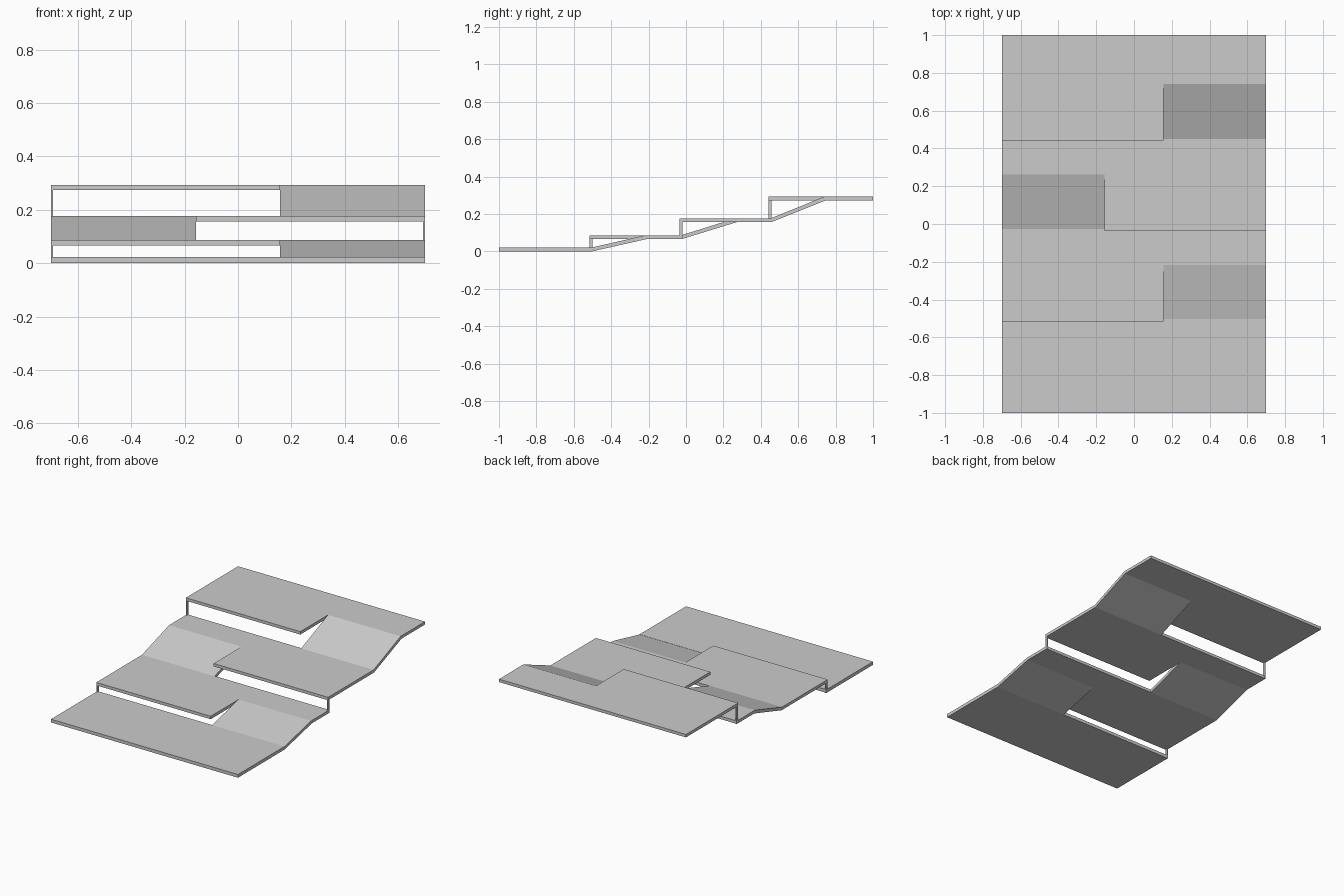
import bpy, bmesh

if "Cube" in bpy.data.objects:
    bpy.data.objects.remove(bpy.data.objects["Cube"])

W = 0.70        # half width
SLIT = 0.157    # x of the slit between ramp and terrace
T = 0.02        # sheet thickness


def prism(name, pts, offset):
    """Extrude a planar outline along an offset vector."""
    bm = bmesh.new()
    face = bm.faces.new([bm.verts.new(p) for p in pts])
    res = bmesh.ops.extrude_face_region(bm, geom=[face])
    verts = [g for g in res["geom"] if isinstance(g, bmesh.types.BMVert)]
    bmesh.ops.translate(bm, verts=verts, vec=offset)
    bmesh.ops.recalc_face_normals(bm, faces=bm.faces)
    me = bpy.data.meshes.new(name)
    bm.to_mesh(me)
    bm.free()
    ob = bpy.data.objects.new(name, me)
    bpy.context.collection.objects.link(ob)
    return ob


# underside height of each terrace, and side (+1 right, -1 left) of the ramp up to it
heights = [0.0, 0.066, 0.156, 0.273]
sides = [1, 1, -1, 1]
kinks = [-1.0, -0.503, -0.023, 0.455, 1.0]   # ramp feet / terrace back edges
RUN = 0.293                                   # ramp length in y
LIP = 0.013                                   # terrace overhang past the foot

# lowest terrace: plain rectangle
prism("terrace_0", [(-W, -1, 0), (W, -1, 0), (W, kinks[1], 0), (-W, kinks[1], 0)],
      (0, 0, T + 0.002))

for i in range(1, 4):
    s, z, foot, back = sides[i], heights[i], kinks[i], kinks[i + 1]
    z0, lip, head = heights[i - 1], foot - LIP, foot + RUN

    # L-shaped terrace with a notch for the ramp
    outline = [(-W, lip), (SLIT, lip), (SLIT, head), (W, head), (W, back), (-W, back)]
    prism(f"terrace_{i}", [(s * x, y, z) for x, y in outline], (0, 0, T))

    # ramp slab joining the terrace below
    side = [(foot, z0), (head, z), (head, z + T), (head - 0.008, z + T),
            (foot - 0.004, z0 + T)]
    prism(f"ramp_{i}", [(s * SLIT, y, h) for y, h in side], (s * (W - SLIT), 0, 0))

    # thin corner post under the free end of the terrace
    post = [(-W, lip), (-W + 0.008, lip), (-W + 0.008, foot + 0.003), (-W, foot + 0.003)]
    prism(f"post_{i}", [(s * x, y, z0) for x, y in post], (0, 0, z - z0))
